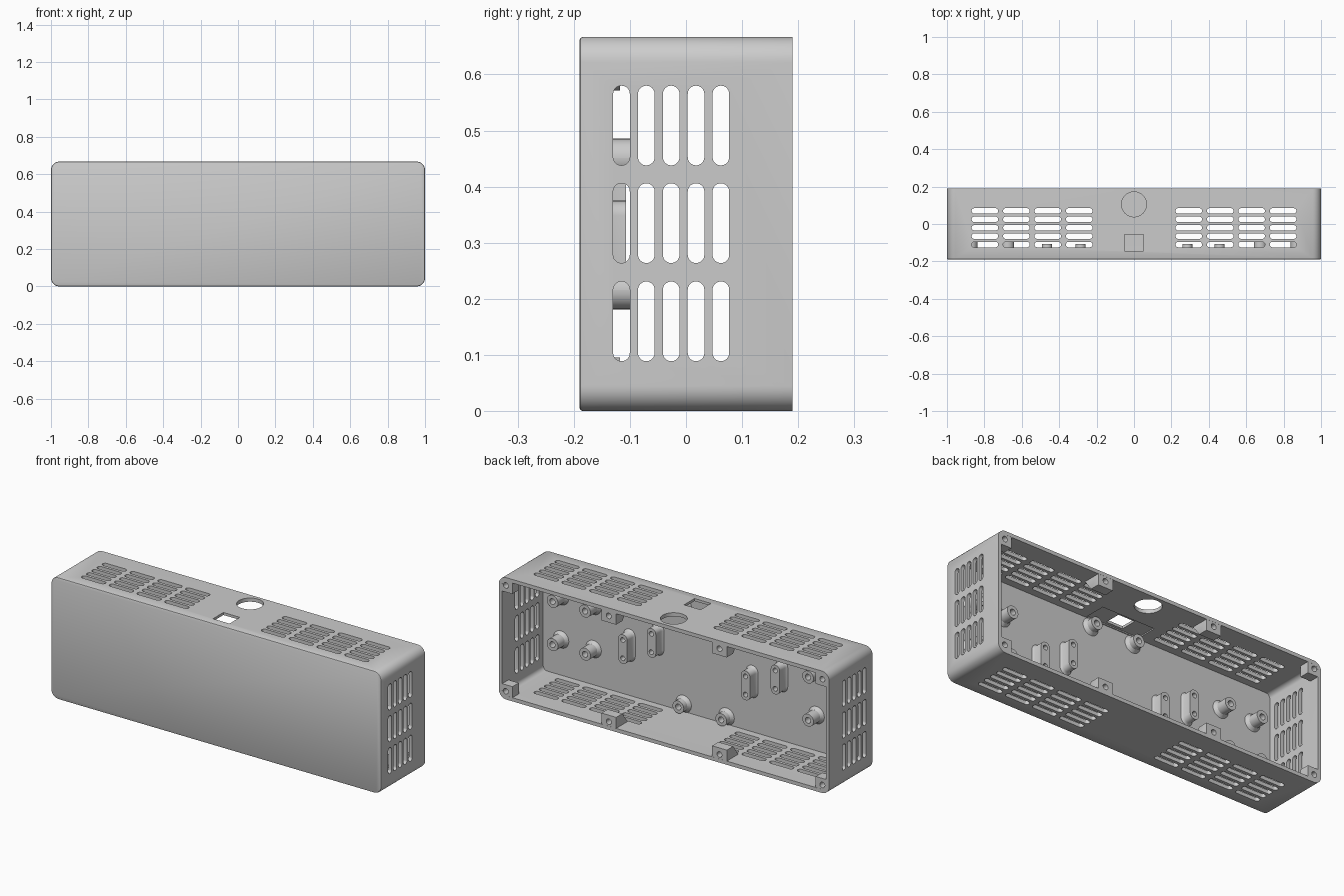
import bpy, bmesh, math

if "Cube" in bpy.data.objects:
    bpy.data.objects.remove(bpy.data.objects["Cube"], do_unlink=True)

W, D, H = 1.0, 0.19, 0.667      # half width, half depth, height
WALL, FRONT = 0.02, 0.025
MID = H / 2

grey = bpy.data.materials.new("plain grey")
grey.use_nodes = True
COLOUR = (0.6, 0.6, 0.6, 1)
grey.diffuse_color = COLOUR
grey.node_tree.nodes["Principled BSDF"].inputs["Base Color"].default_value = COLOUR


def ring(ca, cb, ha, hb, r, steps=8):
    """Rounded rectangle outline in two coordinates."""
    pts = []
    for k, (sa, sb) in enumerate([(1, 1), (-1, 1), (-1, -1), (1, -1)]):
        for i in range(steps + 1):
            t = math.pi / 2 * (k + i / steps)
            pts.append((ca + sa * (ha - r) + r * math.cos(t),
                        cb + sb * (hb - r) + r * math.sin(t)))
    return pts


def loft(bm, axis, sections):
    """Skin a closed solid through (depth, outline) sections along an axis."""
    place = {"x": lambda d, a, b: (d, a, b),
             "y": lambda d, a, b: (a, d, b),
             "z": lambda d, a, b: (a, b, d)}[axis]
    loops = [[bm.verts.new(place(d, a, b)) for a, b in pts] for d, pts in sections]
    n = len(loops[0])
    for lo, hi in zip(loops, loops[1:]):
        for i in range(n):
            j = (i + 1) % n
            bm.faces.new((lo[i], lo[j], hi[j], hi[i]))
    bm.faces.new(loops[0][::-1])
    bm.faces.new(loops[-1])


def make(name, solids):
    """One object from a list of (axis, sections)."""
    bm = bmesh.new()
    for axis, sections in solids:
        loft(bm, axis, sections)
    bmesh.ops.remove_doubles(bm, verts=bm.verts, dist=1e-5)
    bmesh.ops.recalc_face_normals(bm, faces=bm.faces)
    me = bpy.data.meshes.new(name)
    bm.to_mesh(me)
    bm.free()
    me.materials.append(grey)
    ob = bpy.data.objects.new(name, me)
    bpy.context.scene.collection.objects.link(ob)
    return ob


def boolean(ob, cutter, op="DIFFERENCE"):
    """Apply a boolean and discard its cutter."""
    m = ob.modifiers.new("cut", "BOOLEAN")
    m.operation, m.object, m.solver = op, cutter, "EXACT"
    dg = bpy.context.evaluated_depsgraph_get()
    me = bpy.data.meshes.new_from_object(ob.evaluated_get(dg))
    ob.modifiers.clear()
    ob.data = me
    bpy.data.objects.remove(cutter, do_unlink=True)


def prism(axis, lo, hi, outline):
    return axis, [(lo, outline), (hi, outline)]


def shell(inset):
    return ring(0, MID, W - inset, MID - inset, 0.045 - inset)


# Housing: rounded box, open at the back
body = make("housing", [("y", [(-D, shell(0.006)), (-D + 0.002, shell(0.002)),
                               (-D + 0.006, shell(0)), (D, shell(0))])])
boolean(body, make("cavity", [prism("y", -D + FRONT, D + 0.1, shell(WALL))]))

# Vent slots through top and bottom
rows = [-0.11 + 0.045 * i for i in range(5)]
columns = [s * (0.293 + 0.168 * i) for s in (-1, 1) for i in range(4)]
boolean(body, make("top_slots", [prism("z", -0.1, H + 0.1, ring(x, y, 0.071, 0.0145, 0.0144))
                                 for x in columns for y in rows]))

# Vent slots through both ends
boolean(body, make("end_slots", [prism("x", -1.1, 1.1, ring(-0.115 + 0.0443 * i, z, 0.0148, 0.071, 0.0147))
                                 for i in range(5) for z in (0.16, 0.335, 0.509)]))

# Round and square openings in the top, with a shallow pocket inside
boolean(body, make("top_openings", [
    prism("z", 0.6, 0.7, ring(0, 0.105, 0.067, 0.067, 0.0669)),
    prism("z", 0.6, 0.7, ring(0, -0.1, 0.05, 0.045, 0.001))]))
boolean(body, make("pocket", [prism("z", 0.62, H - 0.014, ring(0, -0.1, 0.16, 0.06, 0.001))]))
parts = [body]

BASE = -D + FRONT - 0.003


# Hollow standoffs with flared feet
def standoff(x, z, tip, r=0.034):
    hole = 0.016
    sections = [(BASE, r + 0.016), (BASE + 0.008, r + 0.008), (BASE + 0.02, r),
                (tip, r), (tip, hole), (BASE + 0.01, hole)]
    return "y", [(d, ring(x, z, q, q, q * 0.999)) for d, q in sections]


side_spots = [(s * x, MID + dz) for s in (-1, 1) for x in (0.675, 0.872) for dz in (-0.118, 0.118)]
parts.append(make("side_standoffs", [standoff(x, z, -0.09) for x, z in side_spots]))
centre_spots = [(x, MID + dz) for x in (-0.13, 0.13) for dz in (-0.272, 0.272)]
parts.append(make("centre_standoffs", [standoff(x, z, -0.118) for x, z in centre_spots]))


# Long mounting pads, staggered in height, with two screw holes each
def pad(x, z):
    sections = [(BASE, 0.012), (BASE + 0.006, 0.005), (BASE + 0.015, 0), (-0.107, 0)]
    return "y", [(d, ring(x, z, 0.027 + g, 0.08 + g, 0.0265 + g)) for d, g in sections]


pads = [(0.458, 0.295), (0.285, 0.375), (-0.285, 0.295), (-0.465, 0.375)]
pad_ob = make("mounting_pads", [pad(x, z) for x, z in pads])
boolean(pad_ob, make("pad_holes", [prism("y", -0.15, 0, ring(x, z + dz, 0.013, 0.013, 0.0129))
                                   for x, z in pads for dz in (-0.05, 0.05)]))
parts.append(pad_ob)


# Lid screw bosses on the rim, tapering into the walls
def boss(x, sz, hw):
    corner = abs(x) > 0.9
    z = MID + sz * (MID - 0.042)
    out_x = math.copysign(0.036, x) if corner else 0
    thin = ring(x + out_x, z + sz * 0.034, 0.004 if corner else hw, 0.004, 0.001, 2)
    full = ring(x, z, hw, 0.038, 0.001, 2)
    return "y", [(0.085, thin), (0.135, full), (D - 0.0005, full)]


rim = [(s * x, sz, hw) for s in (-1, 1) for sz in (-1, 1) for x, hw in ((0.335, 0.045), (0.958, 0.04))]
bosses = make("lid_bosses", [boss(*b) for b in rim])
boolean(bosses, make("trim", [prism("y", 0, 0.3, shell(0.004))]), "INTERSECT")
boolean(bosses, make("boss_holes", [prism("y", 0.135, 0.3, ring(x, MID + sz * (MID - 0.044), 0.015, 0.015, 0.0149))
                                    for x, sz, hw in rim]))
parts.append(bosses)

# Smooth curved faces, keep hard edges
bpy.ops.object.select_all(action="DESELECT")
for ob in parts:
    ob.select_set(True)
bpy.context.view_layer.objects.active = body
bpy.ops.object.shade_smooth_by_angle(angle=math.radians(30))
